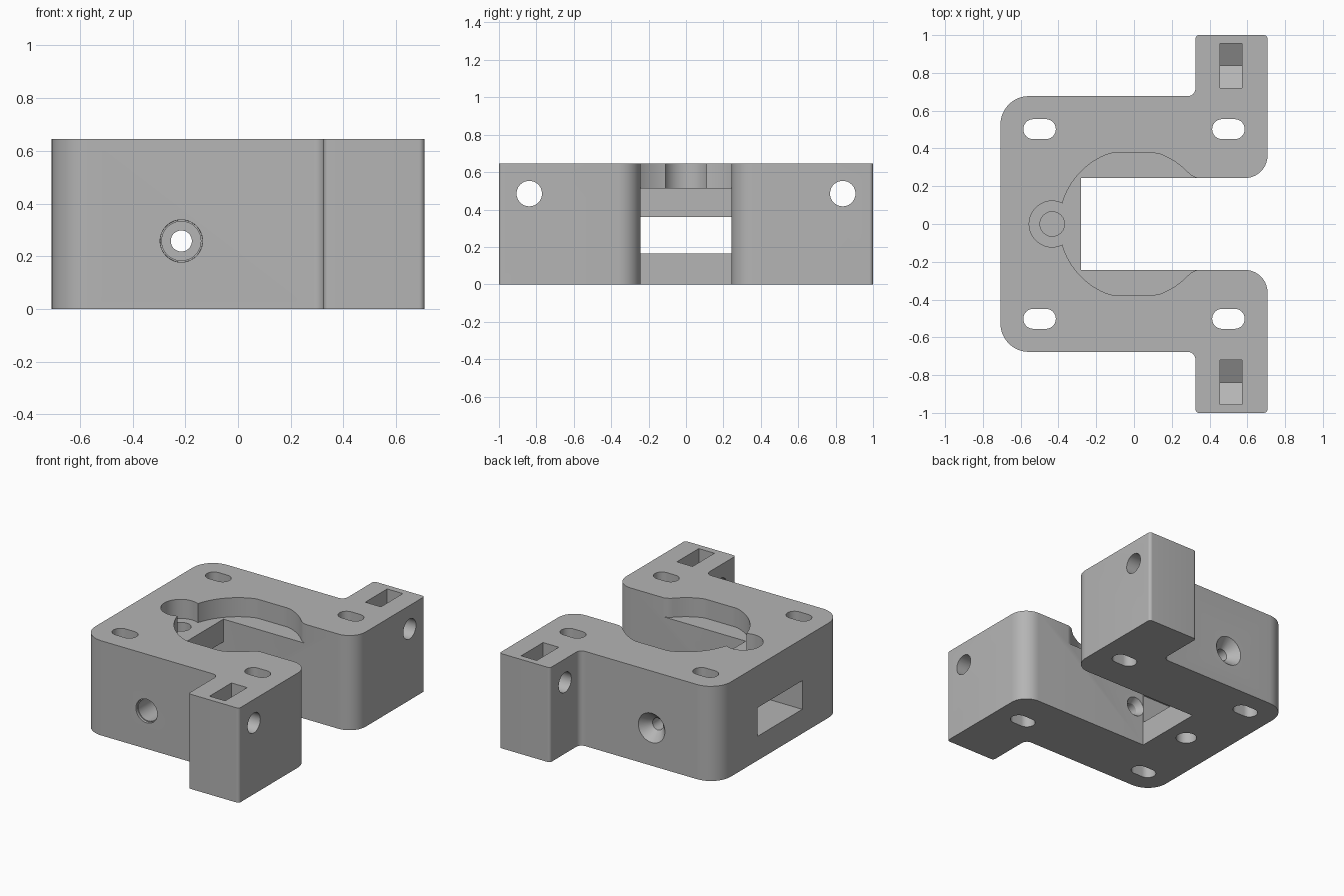
import bpy, bmesh
from math import sin, cos, pi, hypot, atan2, tan
from mathutils import Vector, Matrix

if "Cube" in bpy.data.objects:
    bpy.data.objects.remove(bpy.data.objects["Cube"], do_unlink=True)

HEIGHT, LEDGE, SLOT = 0.645, 0.515, 0.243

grey = bpy.data.materials.new("plain grey")
grey.use_nodes = True
grey.diffuse_color = (0.46, 0.46, 0.46, 1)
grey.node_tree.nodes["Principled BSDF"].inputs["Base Color"].default_value = grey.diffuse_color


def to_object(name, bm):
    bmesh.ops.recalc_face_normals(bm, faces=bm.faces)
    mesh = bpy.data.meshes.new(name)
    bm.to_mesh(mesh)
    bm.free()
    mesh.materials.append(grey)
    obj = bpy.data.objects.new(name, mesh)
    bpy.context.collection.objects.link(obj)
    return obj


def prism(name, points, low, high, axis="Z"):
    """Extrude a 2D outline along z (xy points) or x (yz points)."""
    bm = bmesh.new()
    place = (lambda a, b: (a, b, low)) if axis == "Z" else (lambda a, b: (low, a, b))
    face = bm.faces.new([bm.verts.new(place(a, b)) for a, b in points])
    top = bmesh.ops.extrude_face_region(bm, geom=[face])["geom"]
    shift = Vector((0, 0, high - low)) if axis == "Z" else Vector((high - low, 0, 0))
    bmesh.ops.translate(bm, vec=shift, verts=[v for v in top if isinstance(v, bmesh.types.BMVert)])
    return to_object(name, bm)


def bore(name, profile, centre, axis="Z", n=48):
    """Turned cutter; profile lists (position along axis, radius)."""
    bm = bmesh.new()
    turn = {"Z": Matrix(), "Y": Matrix.Rotation(-pi / 2, 4, "X"), "X": Matrix.Rotation(pi / 2, 4, "Y")}[axis]
    rings = [[bm.verts.new(turn @ Vector((r * cos(2 * pi * i / n), r * sin(2 * pi * i / n), t)))
              for i in range(n)] for t, r in profile]
    for a, b in zip(rings, rings[1:]):
        for i in range(n):
            j = (i + 1) % n
            bm.faces.new((a[i], a[j], b[j], b[i]))
    bm.faces.new(rings[0])
    bm.faces.new(rings[-1])
    obj = to_object(name, bm)
    obj.data.transform(Matrix.Translation(centre))
    return obj


def rounded(corners, n=10):
    """Outline with each (x, y, radius) corner replaced by an arc."""
    out = []
    for i, (x, y, r) in enumerate(corners):
        p = Vector((x, y))
        if r == 0:
            out.append((x, y))
            continue
        a = (Vector(corners[i - 1][:2]) - p).normalized()
        b = (Vector(corners[(i + 1) % len(corners)][:2]) - p).normalized()
        half = a.angle(b) / 2
        centre = p + (a + b).normalized() * r / sin(half)
        start = p + a * r / tan(half) - centre
        end = p + b * r / tan(half) - centre
        a0 = atan2(start.y, start.x)
        sweep = (atan2(end.y, end.x) - a0 + pi) % (2 * pi) - pi
        out += [(centre.x + r * cos(a0 + sweep * k / n), centre.y + r * sin(a0 + sweep * k / n))
                for k in range(n + 1)]
    return out


def box(name, x0, x1, y0, y1, z0, z1):
    return prism(name, [(x0, y0), (x1, y0), (x1, y1), (x0, y1)], z0, z1)


# Bracket body: C-shaped plate with two outward ears
half = [(-0.28, SLOT, 0), (0.707, SLOT, 0.12), (0.707, 1, 0.02),
        (0.325, 1, 0.02), (0.325, 0.677, 0.04), (-0.707, 0.677, 0.15)]
outline = half + [(x, -y, r) for x, y, r in reversed(half)]
body = prism("mount_bracket", rounded(outline), 0, HEIGHT)

cutters = []

# Round recess, flattened at its sides and flowing into the slot
R, fillet = 0.395, 0.1
cy = SLOT - 0.002 + fillet
cx = ((R + fillet) ** 2 - cy ** 2) ** 0.5
lean = atan2(cy, cx)
side = []
for k in range(9):
    a = 1.5 * pi + (pi + lean - 1.5 * pi) * k / 8
    side.append((cx + fillet * cos(a), cy + fillet * sin(a)))
for k in range(1, 33):
    a = lean + (pi - lean) * k / 32
    side.append((R * cos(a), min(0.375, R * sin(a))))
side = side[:-1]
recess = side + [(-R, 0)] + [(x, -y) for x, y in reversed(side)]
cutters.append(prism("recess_cutter", recess, LEDGE, 0.8))

# Screw seat, its pilot hole and the matching hole underneath
cutters.append(bore("seat_cutter", [(0.37, 0.065), (LEDGE, 0.065), (LEDGE, 0.122), (0.8, 0.122)],
                    (-0.433, 0, 0)))
cutters.append(bore("underside_hole_cutter", [(-0.1, 0.065), (0.25, 0.065)], (-0.433, 0, 0)))

# Rectangular window through the rear wall
cutters.append(box("window_cutter", -0.9, -0.2, -SLOT + 0.001, SLOT - 0.001, 0.165, 0.36))

# Cross bores: counterbored in front, countersunk at the back
cutters.append(bore("front_bore_cutter",
                    [(-0.72, 0.082), (-0.66, 0.08), (-0.66, 0.074), (-0.43, 0.074), (-0.43, 0.04),
                     (-0.285, 0.04), (-SLOT, 0.066), (-0.2, 0.092)], (-0.215, 0, 0.258), "Y"))
cutters.append(bore("back_bore_cutter",
                    [(0.15, 0.04), (0.61, 0.04), (0.677, 0.1), (0.72, 0.139)], (-0.215, 0, 0.258), "Y"))

for s in (-1, 1):
    # Oblong mounting holes
    for x in (-0.5, 0.5):
        w, h = 0.086, 0.053
        oblong = rounded([(x - w, s * 0.502 - h, h * 0.999), (x + w, s * 0.502 - h, h * 0.999),
                          (x + w, s * 0.502 + h, h * 0.999), (x - w, s * 0.502 + h, h * 0.999)])
        cutters.append(prism("oblong_cutter", oblong, -0.1, 0.8))
    # Ear bolt holes and nut traps with a pointed floor
    y, z = s * 0.838, 0.485
    cutters.append(bore("ear_hole_cutter", [(0.2, 0.068), (0.8, 0.068)], (0, y, z), "X"))
    cutters.append(prism("nut_trap_cutter",
                         [(y - 0.118, 0.8), (y - 0.118, z - 0.068), (y, z - 0.136),
                          (y + 0.118, z - 0.068), (y + 0.118, 0.8)], 0.455, 0.573, "X"))

# Cut everything out of the body, then drop the cutters
for c in cutters:
    c.hide_render = True
    mod = body.modifiers.new(c.name, "BOOLEAN")
    mod.operation, mod.solver, mod.object = "DIFFERENCE", "EXACT", c
bpy.context.view_layer.update()
result = bpy.data.meshes.new_from_object(body.evaluated_get(bpy.context.evaluated_depsgraph_get()))
body.modifiers.clear()
body.data = result
for c in cutters:
    bpy.data.objects.remove(c, do_unlink=True)

bpy.ops.object.select_all(action="DESELECT")
body.select_set(True)
bpy.context.view_layer.objects.active = body
bpy.ops.object.shade_smooth_by_angle(angle=pi / 6)
